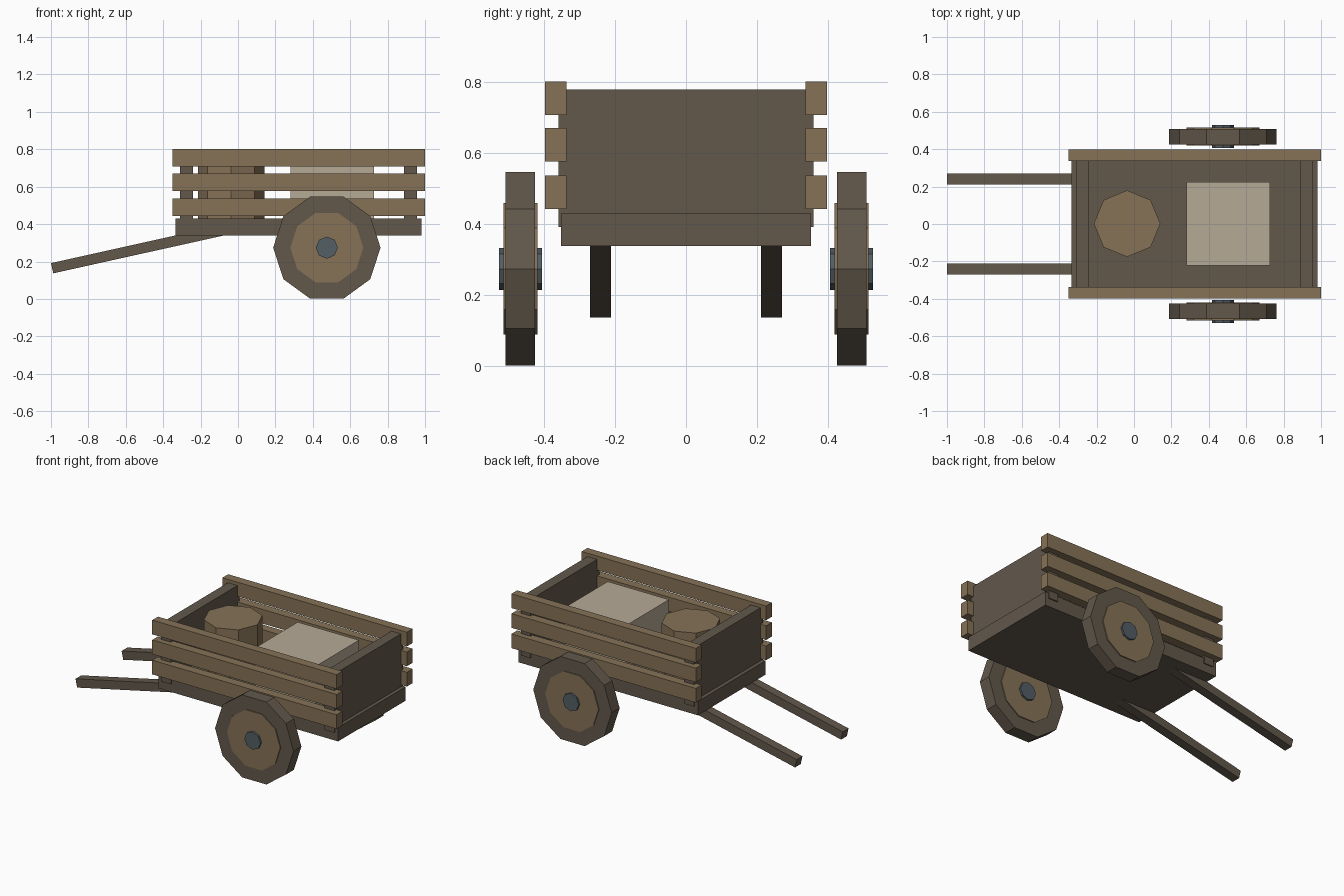
import bpy
import math

if "Cube" in bpy.data.objects:
    bpy.data.objects.remove(bpy.data.objects["Cube"])


def linear(c):
    c /= 255
    return c / 12.92 if c <= 0.04045 else ((c + 0.055) / 1.055) ** 2.4


def material(name, *rgb):
    m = bpy.data.materials.new(name)
    m.use_nodes = True
    colour = [linear(c) for c in rgb] + [1]
    m.diffuse_color = colour
    bsdf = m.node_tree.nodes["Principled BSDF"]
    bsdf.inputs["Base Color"].default_value = colour
    bsdf.inputs["Roughness"].default_value = 0.9
    return m


dark_wood = material("dark wood", 98, 88, 75)
light_wood = material("light wood", 134, 114, 87)
pale_wood = material("pale wood", 182, 170, 150)
iron = material("iron", 82, 94, 101)


def finish(obj, name, mat):
    obj.name = name
    obj.data.materials.append(mat)
    return obj


def box(name, mat, low, high):
    """Box between two opposite corners."""
    bpy.ops.mesh.primitive_cube_add(size=1, location=[(a + b) / 2 for a, b in zip(low, high)])
    obj = bpy.context.object
    obj.scale = [b - a for a, b in zip(low, high)]
    bpy.ops.object.transform_apply(location=False, rotation=False, scale=True)
    return finish(obj, name, mat)


def prism(name, mat, sides, radius, depth, centre, tilt=0.0, turn=0.0):
    """Upright prism, turned about its axis and then tipped about x."""
    bpy.ops.mesh.primitive_cylinder_add(vertices=sides, radius=radius, depth=depth, location=centre)
    obj = bpy.context.object
    obj.rotation_euler = (tilt, 0, 0)
    if turn:
        for v in obj.data.vertices:
            x, y = v.co.x, v.co.y
            v.co.x = x * math.cos(turn) - y * math.sin(turn)
            v.co.y = x * math.sin(turn) + y * math.cos(turn)
    return finish(obj, name, mat)


# Bed and end boards
box("bed", dark_wood, (-0.335, -0.353, 0.338), (0.98, 0.353, 0.43))
box("front_end_board", dark_wood, (-0.31, -0.36, 0.392), (-0.24, 0.36, 0.78))
box("rear_end_board", dark_wood, (0.887, -0.36, 0.392), (0.957, 0.36, 0.78))

# Load
box("crate", pale_wood, (0.28, -0.222, 0.43), (0.728, 0.225, 0.72))
prism("barrel", light_wood, 8, 0.178, 0.32, (-0.037, 0.002, 0.59))

QUARTER = math.pi / 2
for side, y in (("left", 1), ("right", -1)):
    # Side rails
    for level, z in (("lower", 0.49), ("middle", 0.624), ("upper", 0.755)):
        ys = sorted((y * 0.337, y * 0.397))
        box(f"{level}_rail_{side}", light_wood, (-0.35, ys[0], z - 0.047), (1, ys[1], z + 0.047))

    # Wheel: rim, inner disc and hub
    centre = (0.475, y * 0.467, 0.274)
    prism(f"wheel_rim_{side}", dark_wood, 10, 0.287, 0.083, centre, QUARTER, QUARTER)
    prism(f"wheel_disc_{side}", light_wood, 10, 0.195, 0.096, centre, QUARTER, QUARTER)
    prism(f"wheel_hub_{side}", iron, 8, 0.059, 0.122, centre, QUARTER)

    # Pull handle sloping up into the bed
    slope = math.atan(0.222)
    length = 0.95
    handle = box(f"handle_{side}", dark_wood, (0, -0.03, -0.028), (length, 0.03, 0.028))
    mid = length / 2
    handle.rotation_euler = (0, -slope, 0)
    handle.location = (-0.994 + mid * math.cos(slope), y * 0.241, 0.164 + mid * math.sin(slope))
